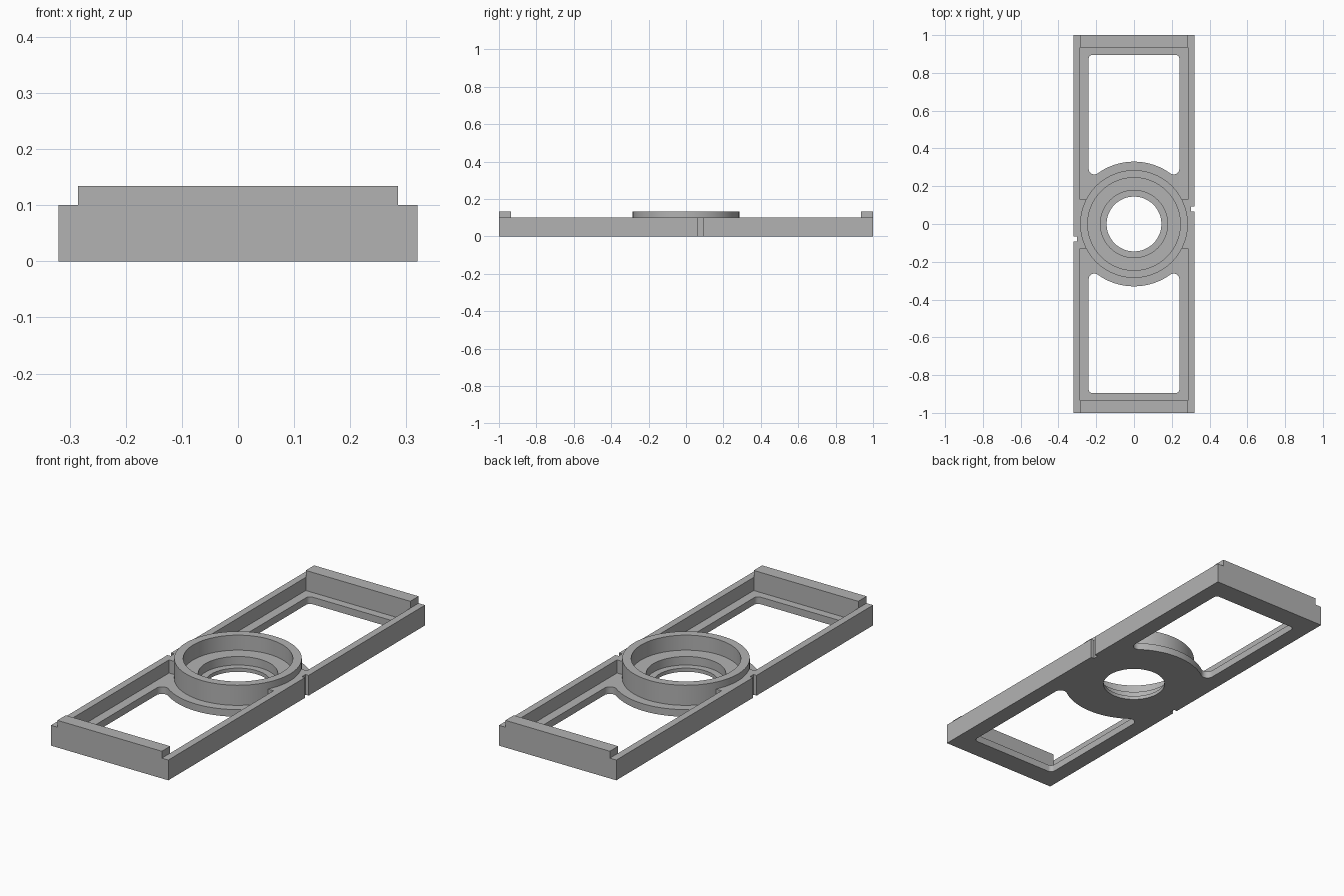
import bpy, bmesh, math

if "Cube" in bpy.data.objects:
    bpy.data.objects.remove(bpy.data.objects["Cube"])

W, L = 0.32, 1.0              # half width and half length
WALL_IN, END_IN = 0.285, 0.935
FLOOR, RIM, TOP = 0.035, 0.10, 0.134


def arc(cx, cy, r, a0, a1, n):
    """Points on an arc, angles in degrees."""
    out = []
    for i in range(n + 1):
        a = math.radians(a0 + (a1 - a0) * i / n)
        out.append((cx + r * math.cos(a), cy + r * math.sin(a)))
    return out


def prism(name, pts, z0, z1):
    """Outline extruded from z0 to z1."""
    bm = bmesh.new()
    face = bm.faces.new([bm.verts.new((x, y, z0)) for x, y in pts])
    ext = bmesh.ops.extrude_face_region(bm, geom=[face], use_keep_orig=True)
    for v in ext["geom"]:
        if isinstance(v, bmesh.types.BMVert):
            v.co.z = z1
    bmesh.ops.recalc_face_normals(bm, faces=bm.faces)
    me = bpy.data.meshes.new(name)
    bm.to_mesh(me)
    bm.free()
    ob = bpy.data.objects.new(name, me)
    bpy.context.collection.objects.link(ob)
    return ob


def rect(x0, x1, y0, y1):
    return [(x0, y0), (x1, y0), (x1, y1), (x0, y1)]


def disc(r, n=96):
    return arc(0, 0, r, 0, 360, n)[:-1]


def turned(pts, s):
    """Outline turned half a revolution when s is -1."""
    return [(x * s, y * s) for x, y in pts]


def combine(body, tool, op):
    """Apply a boolean and remove the tool."""
    mod = body.modifiers.new("bool", 'BOOLEAN')
    mod.operation, mod.object, mod.solver = op, tool, 'EXACT'
    deps = bpy.context.evaluated_depsgraph_get()
    me = bpy.data.meshes.new_from_object(body.evaluated_get(deps))
    body.modifiers.clear()
    body.data = me
    bpy.data.objects.remove(tool)


# Base block with a small notch in each long side
half = [(W, -L), (W, 0.065), (W - 0.017, 0.065), (W - 0.017, 0.093), (W, 0.093), (W, L)]
body = prism("lens_frame", half + turned(half, -1), 0, RIM)

# Window outline: bounded by the central disc, with rounded corners
f, R, wx, wy, c = 0.03, 0.33, 0.24, 0.895, 0.02
a = math.degrees(math.acos((wx - f) / (R + f)))
fy = (R + f) * math.sin(math.radians(a))
window = (arc(0, 0, R, 180 - a, a, 32)
          + arc(wx - f, fy, f, 180 + a, 360, 10)[1:]
          + arc(wx - c, wy - c, c, 0, 90, 6)
          + arc(c - wx, wy - c, c, 90, 180, 6)
          + arc(f - wx, fy, f, 180, 360 - a, 10)[:-1])

for s in (1, -1):
    # Raised end lip, recessed pocket and through window
    combine(body, prism("lip", turned(rect(-WALL_IN, WALL_IN, 0.91, L), s), 0.06, TOP), 'UNION')
    combine(body, prism("pocket", turned(rect(-WALL_IN, WALL_IN, 0.13, END_IN), s), FLOOR, 0.3), 'DIFFERENCE')
    combine(body, prism("window", turned(window, s), -0.1, 0.3), 'DIFFERENCE')

# Central collar and its stepped bore
combine(body, prism("collar", disc(0.285), 0.02, TOP), 'UNION')
for r, z in ((0.245, 0.06), (0.178, 0.018), (0.145, -0.1)):
    combine(body, prism("bore", disc(r), z, 0.3), 'DIFFERENCE')

# Single grey colour
grey = bpy.data.materials.new("plain grey")
grey.diffuse_color = (0.45, 0.45, 0.45, 1)
grey.use_nodes = True
grey.node_tree.nodes["Principled BSDF"].inputs["Base Color"].default_value = grey.diffuse_color
body.data.materials.clear()
body.data.materials.append(grey)
for p in body.data.polygons:
    p.material_index = 0

bpy.context.view_layer.objects.active = body
body.select_set(True)
bpy.ops.object.shade_smooth_by_angle(angle=math.radians(30))
